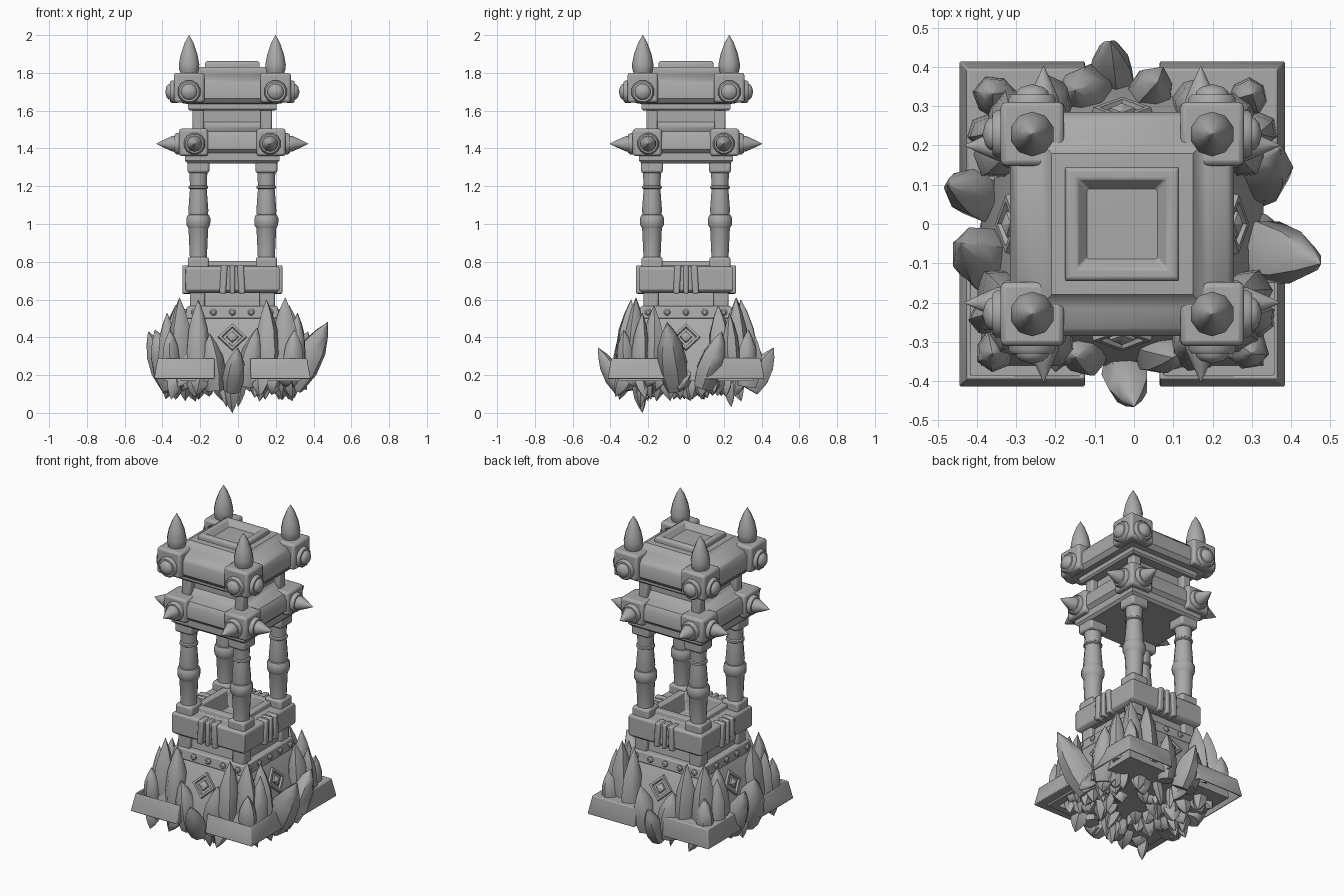
import bpy, bmesh, math, random
from mathutils import Vector, Matrix

if "Cube" in bpy.data.objects:
    bpy.data.objects.remove(bpy.data.objects["Cube"])
random.seed(7)

stone = bpy.data.materials.new("grey_stone")
stone.use_nodes = True
stone.diffuse_color = (0.4, 0.4, 0.4, 1)
stone.node_tree.nodes["Principled BSDF"].inputs["Base Color"].default_value = (0.4, 0.4, 0.4, 1)

AXIS = Matrix.Translation((-0.03, 0, 0))   # tower axis
CORNERS = [(sx, sy) for sx in (-1, 1) for sy in (-1, 1)]
SIDES = [Matrix.Rotation(i * math.pi / 2, 4, 'Z') for i in range(4)]


def finish(name, bm, matrix=Matrix(), bevel=0.0, shell=0.0, smooth=38):
    bmesh.ops.recalc_face_normals(bm, faces=bm.faces)
    mesh = bpy.data.meshes.new(name)
    bm.to_mesh(mesh)
    bm.free()
    mesh.transform(AXIS @ matrix)
    mesh.materials.append(stone)
    ob = bpy.data.objects.new(name, mesh)
    bpy.context.collection.objects.link(ob)
    if shell:
        ob.modifiers.new("Shell", 'SOLIDIFY').thickness = shell
    if bevel:
        mod = ob.modifiers.new("Bevel", 'BEVEL')
        mod.width, mod.segments, mod.limit_method = bevel, 2, 'ANGLE'
    bpy.ops.object.select_all(action='DESELECT')
    ob.select_set(True)
    bpy.context.view_layer.objects.active = ob
    bpy.ops.object.shade_smooth_by_angle(angle=math.radians(smooth))
    return ob


def skin(rings):
    """Bridge successive rings of points and cap both ends."""
    bm = bmesh.new()
    loops = [[bm.verts.new(p) for p in ring] for ring in rings]
    n = len(loops[0])
    for a, b in zip(loops, loops[1:]):
        for i in range(n):
            j = (i + 1) % n
            bm.faces.new((a[i], a[j], b[j], b[i]))
    bm.faces.new(loops[0])
    bm.faces.new(loops[-1])
    return bm


def lathe(name, profile, matrix=Matrix(), sides=12, bevel=0.0):
    step = 2 * math.pi / sides
    rings = [[(r * math.cos((i + .5) * step), r * math.sin((i + .5) * step), z)
              for i in range(sides)] for r, z in profile]
    return finish(name, skin(rings), matrix, bevel)


def square(name, profile, matrix=Matrix(), bevel=0.0):
    return lathe(name, [(h * math.sqrt(2), z) for h, z in profile], matrix, 4, bevel)


def block(name, x, y, half, z0, z1, bevel=0.01):
    return square(name, [(half, z0), (half, z1)], Matrix.Translation((x, y, 0)), bevel)


def crystal(name, base, tip, radius, sides=7):
    """Faceted shard, widest below the middle, tapering to a point."""
    base, tip = Vector(base), Vector(tip)
    axis = tip - base
    turn = axis.to_track_quat('Z', 'Y')
    spin = random.random() * 6
    jitter = [random.uniform(.82, 1.1) for _ in range(sides)]
    angles = [spin + k * 2 * math.pi / sides for k in range(sides)]
    rings = []
    for t, s in ((0, .75), (.3, 1), (.6, .85), (.82, .47), (1, .02)):
        rings.append([base + axis * t + turn @ (Vector((math.cos(a), math.sin(a), 0)) * radius * s * j)
                      for a, j in zip(angles, jitter)])
    return finish(name, skin(rings), smooth=52)


# Sloping base, riveted band and lower rim with a sunken basin
square("base_body", [(.36, .17), (.36, .2), (.245, .5), (.23, .52)])
square("riveted_band", [(.25, .5), (.24, .565)], bevel=.008)
square("neck", [(.205, .55), (.19, .66)])
square("lower_rim", [(.23, .635), (.25, .65), (.25, .765), (.24, .775), (.17, .775),
                     (.165, .805), (.125, .805), (.105, .7)], bevel=.006)
for side in SIDES:
    for x in (-.2, -.1, 0, .1, .2):
        m = side @ Matrix.Translation((x, -.243, .533)) @ Matrix.Rotation(math.pi / 2, 4, 'X')
        lathe("rivet", [(.019, -.005), (.018, .008), (.01, .016)], m, 8)
    # Diamond emblem lying on the slope
    m = (side @ Matrix.Translation((0, -.284, .4)) @ Matrix.Rotation(math.pi / 2 - .37, 4, 'X')
         @ Matrix.Rotation(math.pi / 4, 4, 'Z'))
    square("emblem_frame", [(.056, -.01), (.052, .014), (.04, .014), (.036, .003)], m)
    square("emblem_gem", [(.024, 0), (.022, .012), (.003, .024)], m)
    # Straps wrapped over the rim
    for x, width, tilt in ((-.047, .034, .06), (0, .026, 0), (.047, .034, -.06)):
        bm = bmesh.new()
        bmesh.ops.create_cube(bm, size=1)
        bmesh.ops.scale(bm, vec=(width, .07, .15), verts=bm.verts)
        m = side @ Matrix.Translation((x, -.23, .706)) @ Matrix.Rotation(tilt, 4, 'Y')
        finish("rim_strap", bm, m, bevel=.008)

# Lower gallery and roof
square("gallery", [(.235, 1.32), (.25, 1.335), (.25, 1.375), (.27, 1.395), (.27, 1.46),
                   (.25, 1.49), (.2, 1.505), (.18, 1.53), (.17, 1.54), (.17, 1.62)])
square("roof", [(.225, 1.6), (.235, 1.61), (.235, 1.635), (.265, 1.64), (.285, 1.665),
                (.285, 1.74), (.265, 1.77), (.215, 1.79), (.18, 1.83), (.15, 1.832)])
square("roof_cap", [(.145, 1.81), (.145, 1.852), (.138, 1.862), (.115, 1.862), (.075, 1.815)], bevel=.005)

for sx, sy in CORNERS:
    # Hollow corner footing with sloping outer sides
    bm = bmesh.new()
    bmesh.ops.create_cube(bm, size=1)
    for v in bm.verts:
        top = v.co.z > 0
        outer = .395 if top else .415
        v.co = (sx * (outer if v.co.x > 0 else .095), sy * (outer if v.co.y > 0 else .095),
                .29 if top else .18)
    bmesh.ops.recalc_face_normals(bm, faces=bm.faces)
    bmesh.ops.delete(bm, geom=[f for f in bm.faces if f.normal.z < -.9], context='FACES_ONLY')
    finish("corner_footing", bm, bevel=.006, shell=.015)

    # Posts, turned column with plinth and capital
    block("neck_post", sx * .185, sy * .185, .04, .55, .66)
    block("upper_post", sx * .18, sy * .18, .03, 1.49, 1.62)
    x, y = sx * .18, sy * .18
    block("column_plinth", x, y, .056, .74, .825, .012)
    block("column_capital", x, y, .058, 1.27, 1.335, .012)
    lathe("column", [(.046, .81), (.047, .83), (.054, .975), (.056, .98), (.065, .995), (.066, 1.03),
                     (.058, 1.048), (.052, 1.05), (.055, 1.07), (.046, 1.185), (.054, 1.19),
                     (.053, 1.2), (.046, 1.205), (.05, 1.28)],
          Matrix.Translation((x, y, 0)))

    # Gallery corner blocks with side spikes, roof corner blocks with domed bosses
    block("gallery_corner", sx * .205, sy * .205, .077, 1.36, 1.505, .014)
    block("roof_corner", sx * .229, sy * .229, .081, 1.642, 1.8, .014)
    for d in (Vector((sx, 0, 0)), Vector((0, sy, 0))):
        turn = d.to_track_quat('Z', 'Y').to_matrix().to_4x4()
        across = Vector((sx, sy, 0)) - d
        m = Matrix.Translation(d * .28 + across * .2 + Vector((0, 0, 1.425))) @ turn
        lathe("spike_collar", [(.058, -.02), (.058, .015), (.05, .026), (.02, .026)], m)
        lathe("side_spike", [(.043, .02), (.04, .04), (.022, .08), (.001, .122)], m, 10)
        m = Matrix.Translation(d * .31 + across * .229 + Vector((0, 0, 1.7))) @ turn
        lathe("boss_collar", [(.062, -.02), (.062, .01), (.054, .02), (.03, .02)], m)
        lathe("boss_dome", [(.044, .015), (.042, .027), (.03, .038), (.004, .045)], m)
    lathe("roof_spire", [(.045, 1.79), (.055, 1.82), (.057, 1.845), (.046, 1.9), (.024, 1.96), (.001, 2)],
          Matrix.Translation((sx * .229, sy * .229, 0)), 10)

    # Crystals growing around each corner
    crystal("tall_crystal", (sx * .28, sy * .28, .2), (sx * .28, sy * .265, .61), .07)
    crystal("face_crystal", (sx * .18, sy * .32, .2), (sx * .18, sy * .29, .6), .066)
    crystal("face_crystal", (sx * .32, sy * .18, .2), (sx * .3, sy * .17, .57), .066)
    crystal("small_crystal", (sx * .32, sy * .32, .22), (sx * .33, sy * .33, .44), .055)
    crystal("edge_crystal", (sx * .34, sy * .24, .2), (sx * .345, sy * .23, .53), .05)

# Large crystals on each side: base, tip, radius
LARGE = [((.31, -.05, .14), (.505, -.1, .48), .088), ((.32, .09, .14), (.40, .19, .43), .075),
         ((-.33, .07, .14), (-.445, .1, .43), .075), ((-.315, -.1, .12), (-.41, -.05, .44), .088),
         ((0, -.34, .12), (.03, -.465, .345), .058), ((-.09, -.31, .12), (-.12, -.34, .42), .07),
         ((.08, -.31, .14), (.13, -.34, .45), .066), ((-.02, .34, .12), (-.03, .465, .345), .06),
         ((.07, .32, .14), (.09, .36, .42), .066), ((-.09, .32, .14), (-.12, .34, .43), .08)]
for base, tip, radius in LARGE:
    crystal("large_crystal", base, tip, radius)

# Broken shards hanging beneath
for i in range(60):
    x, y = random.uniform(-.32, .32), random.uniform(-.32, .32)
    lean = random.uniform(.95, 1.15)
    crystal("under_shard", (x, y, .22), (x * lean + random.uniform(-.05, .05),
            y * lean + random.uniform(-.05, .05), random.uniform(.06, .14)), random.uniform(.035, .06), 5)
for sx, sy in CORNERS:
    crystal("long_shard", (sx * .06, sy * .22, .2), (sx * .03, sy * .24, .03), .03, 5)
    crystal("side_shard", (sx * .3, sy * .05, .2), (sx * .3, sy * .03, .07), .045, 5)
crystal("lowest_shard", (0, -.25, .2), (0, -.23, 0), .045, 5)
